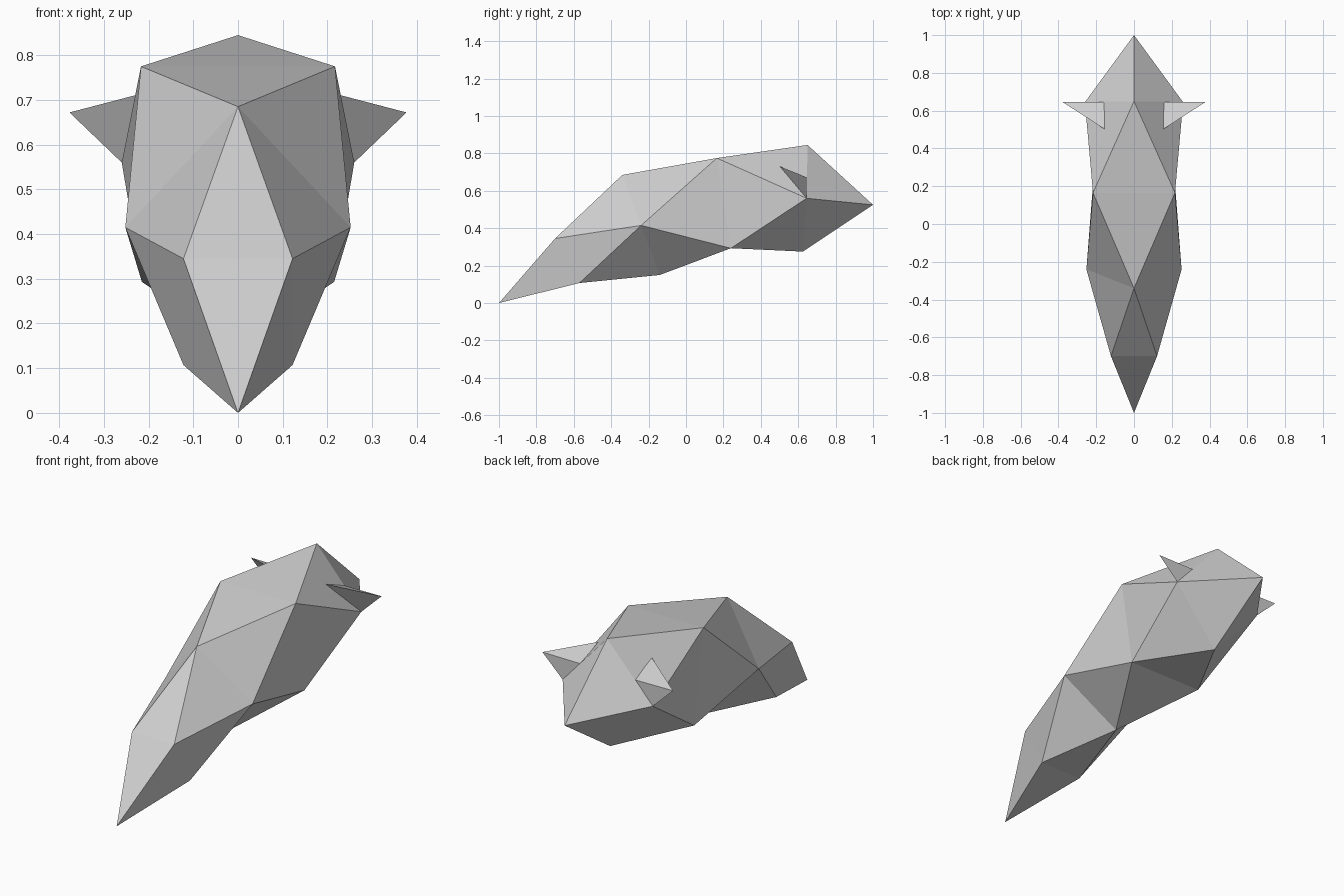
import bpy, bmesh

if "Cube" in bpy.data.objects:
    bpy.data.objects.remove(bpy.data.objects["Cube"])

grey = bpy.data.materials.new("light grey")
grey.diffuse_color = (0.62, 0.62, 0.62, 1)
grey.use_nodes = True
grey.node_tree.nodes["Principled BSDF"].inputs["Base Color"].default_value = grey.diffuse_color


def build(name, points, faces):
    """Flat-shaded mesh; a lower-case letter is the point mirrored to -x."""
    bm = bmesh.new()
    verts = {}
    for key, (x, y, z) in points.items():
        verts[key] = bm.verts.new((x, y, z))
        # points on the centre line are shared by both sides
        verts[key.lower()] = verts[key] if x == 0 else bm.verts.new((-x, y, z))
    for f in faces:
        for variant in {f, f.swapcase()}:
            corners = [verts[c] for c in variant]
            if not any(set(corners) == set(old.verts) for old in bm.faces):
                bm.faces.new(corners)
    bmesh.ops.recalc_face_normals(bm, faces=bm.faces[:])
    mesh = bpy.data.meshes.new(name)
    bm.to_mesh(mesh)
    bm.free()
    mesh.materials.append(grey)
    obj = bpy.data.objects.new(name, mesh)
    bpy.context.collection.objects.link(obj)
    return obj


# Faceted body: centre-line points and right-side points
body_points = {
    "A": (0, -1, 0),               # front tip
    "B": (0.122, -0.70, 0.345),    # upper front
    "L": (0.122, -0.57, 0.107),    # lower front
    "C": (0, -0.34, 0.685),        # front ridge
    "D": (0.252, -0.24, 0.415),    # side bulge
    "J": (0, -0.14, 0.15),         # belly
    "E": (0.217, 0.165, 0.775),    # shoulder
    "I": (0.215, 0.24, 0.293),     # lower waist
    "F": (0, 0.65, 0.845),         # crown
    "G": (0.26, 0.645, 0.56),      # rear side
    "K": (0, 0.625, 0.275),        # rear belly
    "H": (0, 1, 0.525),            # rear tip
}
side = "ABL BLD BCD CDE DEI EIG EFG FGH HGK GKI DLJ DJI".split()
centre = "ABb CBb CEe FEe ALl JLl JIi KIi".split()
build("body", body_points, side + centre)

# Pointed fins on both sides of the rear
fin_points = {
    "T": (0.377, 0.645, 0.672),
    "P": (0.155, 0.502, 0.73),
    "Q": (0.155, 0.645, 0.67),
    "R": (0.26, 0.645, 0.56),
}
build("side_fins", fin_points, "TPQ TQR TRP PRQ".split())
